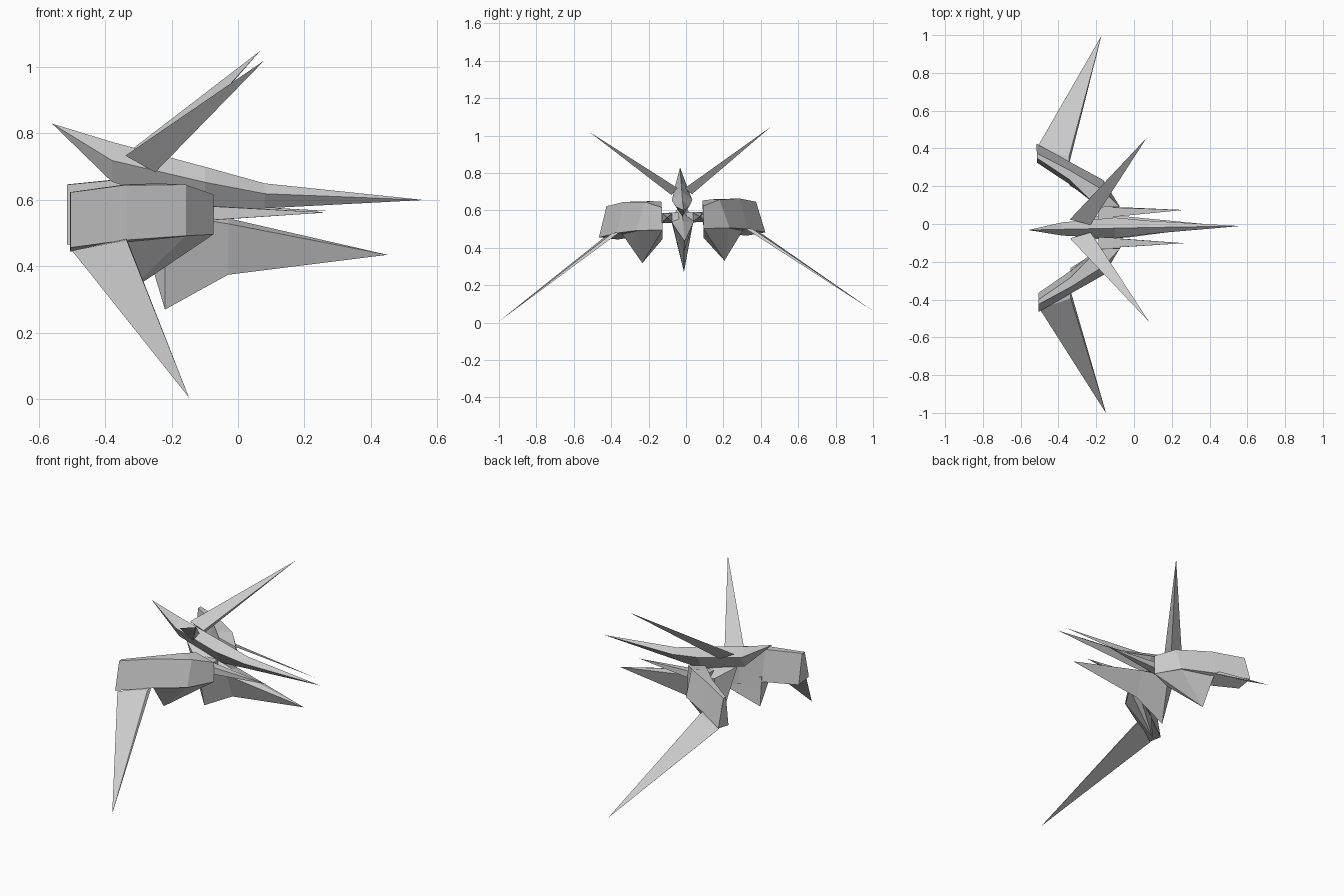
import bpy, bmesh
from mathutils import Euler

TILT = Euler((0.03, 0, 0.0125)).to_matrix()   # the whole craft sits slightly rolled and yawed


def finish(name, bm):
    bmesh.ops.recalc_face_normals(bm, faces=bm.faces)
    bmesh.ops.transform(bm, matrix=TILT.to_4x4(), verts=bm.verts)
    mesh = bpy.data.meshes.new(name)
    bm.to_mesh(mesh)
    bm.free()
    bpy.context.collection.objects.link(bpy.data.objects.new(name, mesh))


def loft(name, rings, start=None, end=None, side=1):
    """Skin matching rings; close each end with a point or a flat cap."""
    bm = bmesh.new()
    vs = [[bm.verts.new((x, y * side, z)) for x, y, z in r] for r in rings]
    n = len(rings[0])
    for a, b in zip(vs, vs[1:]):
        for i in range(n):
            j = (i + 1) % n
            bm.faces.new((a[i], a[j], b[j], b[i]))
    for ring, tip in ((vs[0], start), (vs[-1], end)):
        if tip:
            t = bm.verts.new((tip[0], tip[1] * side, tip[2]))
            for i in range(n):
                bm.faces.new((ring[i], ring[(i + 1) % n], t))
        else:
            bm.faces.new(ring)
    finish(name, bm)


def hull(name, pts, side=1):
    bm = bmesh.new()
    for x, y, z in pts:
        bm.verts.new((x, y * side, z))
    bmesh.ops.convex_hull(bm, input=bm.verts)
    finish(name, bm)


def diamond(x, top, half, mid, bottom):
    return [(x, 0, top), (x, half, mid), (x, 0, bottom), (x, -half, mid)]


# Central spine and lower keel
loft("upper_hull", [diamond(-0.38, 0.775, 0.035, 0.72, 0.655),
                    diamond(-0.10, 0.70, 0.055, 0.655, 0.565),
                    diamond(0.08, 0.65, 0.035, 0.62, 0.575)],
     (-0.56, 0, 0.83), (0.56, 0, 0.60))
loft("lower_keel", [diamond(-0.22, 0.61, 0.062, 0.56, 0.27),
                    diamond(-0.03, 0.545, 0.055, 0.53, 0.375)],
     (-0.33, 0, 0.64), (0.45, 0, 0.435))

for s, tag in ((1, "left"), (-1, "right")):
    # Curved arm: rings run outer bottom, outer top, inner top, inner bottom
    loft("arm_" + tag, [
        [(-0.075, 0.11, 0.50), (-0.075, 0.11, 0.62), (-0.19, 0.11, 0.65), (-0.165, 0.11, 0.45)],
        [(-0.16, 0.25, 0.50), (-0.16, 0.20, 0.652), (-0.24, 0.16, 0.655), (-0.24, 0.15, 0.46)],
        [(-0.34, 0.35, 0.49), (-0.34, 0.31, 0.655), (-0.34, 0.26, 0.655), (-0.34, 0.23, 0.47)],
        [(-0.51, 0.445, 0.47), (-0.51, 0.40, 0.635), (-0.51, 0.375, 0.635), (-0.51, 0.345, 0.455)],
    ], side=s)
    # Fin under the arm
    hull("arm_fin_" + tag, [(-0.34, 0.22, 0.325), (-0.165, 0.11, 0.45), (-0.16, 0.245, 0.50),
                            (-0.34, 0.33, 0.495), (-0.34, 0.23, 0.50), (-0.075, 0.11, 0.50)], s)
    # Long downward blade at the arm end
    hull("lower_blade_" + tag, [(-0.16, 1.0, 0.035), (-0.505, 0.43, 0.46), (-0.34, 0.335, 0.495),
                                (-0.34, 0.375, 0.49)], s)
    # Upswept blade on the spine
    hull("upper_blade_" + tag, [(0.073, 0.487, 1.035), (-0.34, 0.05, 0.735), (-0.25, 0.055, 0.685),
                                (-0.23, 0.02, 0.72)], s)
    # Side spike joining body and arm
    hull("side_spike_" + tag, [(-0.19, 0.05, 0.535), (-0.19, 0.11, 0.535), (-0.19, 0.11, 0.59),
                               (-0.19, 0.05, 0.59), (-0.05, 0.105, 0.545), (-0.05, 0.065, 0.545),
                               (-0.05, 0.085, 0.58), (0.265, 0.088, 0.565)], s)
    hull("arm_joint_" + tag, [(x, y, z) for x in (-0.19, -0.11) for y in (0.02, 0.115)
                              for z in (0.54, 0.59)], s)
